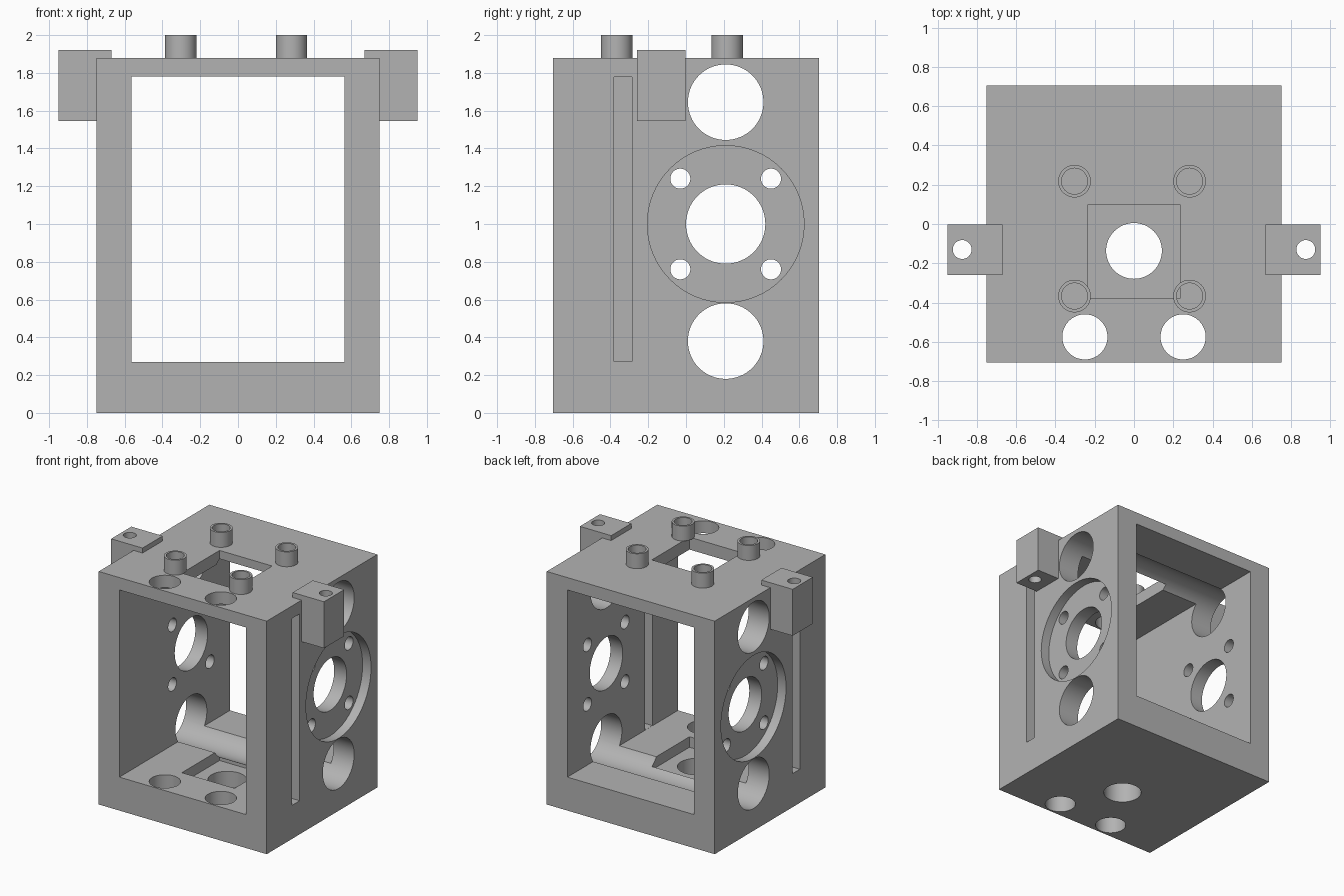
import bpy
import math

if "Cube" in bpy.data.objects:
    bpy.data.objects.remove(bpy.data.objects["Cube"])

grey = bpy.data.materials.new("plain grey")
grey.diffuse_color = (0.45, 0.45, 0.45, 1)
grey.use_nodes = True
grey.node_tree.nodes["Principled BSDF"].inputs["Base Color"].default_value = grey.diffuse_color


def box(name, x0, x1, y0, y1, z0, z1):
    bpy.ops.mesh.primitive_cube_add(size=1, location=((x0 + x1) / 2, (y0 + y1) / 2, (z0 + z1) / 2))
    o = bpy.context.object
    o.name = name
    o.scale = (x1 - x0, y1 - y0, z1 - z0)
    bpy.ops.object.transform_apply(location=True, rotation=True, scale=True)
    return o


def cyl(name, axis, a, b, r, lo, hi):
    """Cylinder along x (a=y, b=z) or along z (a=x, b=y), from lo to hi."""
    mid = (lo + hi) / 2
    loc = (mid, a, b) if axis == "x" else (a, b, mid)
    rot = (0, math.pi / 2, 0) if axis == "x" else (0, 0, 0)
    bpy.ops.mesh.primitive_cylinder_add(vertices=64, radius=r, depth=hi - lo, location=loc, rotation=rot)
    o = bpy.context.object
    o.name = name
    bpy.ops.object.transform_apply(location=True, rotation=True, scale=True)
    return o


def cut(target, cutter):
    m = target.modifiers.new("cut", "BOOLEAN")
    m.operation = "DIFFERENCE"
    m.solver = "EXACT"
    m.object = cutter
    bpy.context.view_layer.objects.active = target
    bpy.ops.object.modifier_apply(modifier=m.name)
    bpy.data.objects.remove(cutter, do_unlink=True)


def finish(o):
    o.data.materials.clear()
    o.data.materials.append(grey)
    bpy.ops.object.select_all(action="DESELECT")
    o.select_set(True)
    bpy.context.view_layer.objects.active = o
    bpy.ops.object.shade_smooth_by_angle(angle=math.radians(30))


# housing with an opening from front to back
body = box("housing", -0.75, 0.75, -0.705, 0.705, 0, 1.88)
cut(body, box("opening", -0.565, 0.565, -1, 1, 0.27, 1.78))

# square window in the roof that continues as a pocket in the floor
cut(body, box("square_window", -0.235, 0.235, -0.38, 0.1, 0.185, 2.1))
cut(body, cyl("floor_hole", "z", 0, -0.137, 0.142, -0.1, 1))

# rod holes near the front edge, through roof and floor
for s in (-1, 1):
    cut(body, cyl("rod_hole", "z", s * 0.25, -0.575, 0.115, -0.1, 2.1))

# bearing holes across both side walls, also grooving roof and floor
for z in (0.38, 1.645):
    cut(body, cyl("bearing_hole", "x", 0.21, z, 0.2, -1, 1))

# motor mounts: round recess, centre hole and screw holes
for s in (-1, 1):
    lo, hi = sorted((s * 0.675, s * 0.9))
    cut(body, cyl("recess", "x", 0.21, 1.0, 0.415, lo, hi))
cut(body, cyl("centre_hole", "x", 0.21, 1.0, 0.21, -1, 1))
for dy in (-0.24, 0.24):
    for dz in (-0.24, 0.24):
        cut(body, cyl("screw_hole", "x", 0.21 + dy, 1.0 + dz, 0.053, -1, 1))

# tall side slots: open on the right, blind on the left
cut(body, box("slot_right", 0.5, 0.9, -0.38, -0.285, 0.271, 1.779))
cut(body, box("slot_left", -0.9, -0.6, -0.38, -0.285, 0.271, 1.779))
finish(body)

# drilled lugs on both sides
for side, s in (("left", -1), ("right", 1)):
    x0, x1 = sorted((s * 0.67, s * 0.95))
    lug = box("lug_" + side, x0, x1, -0.26, -0.003, 1.545, 1.92)
    cut(lug, cyl("lug_hole", "z", s * 0.875, -0.13, 0.048, 1.4, 2.1))
    finish(lug)

# hollow posts on the roof
for x in (-0.303, 0.283):
    for y in (-0.367, 0.218):
        post = cyl("roof_post", "z", x, y, 0.083, 1.88, 2.0)
        cut(post, cyl("post_hole", "z", x, y, 0.066, 1.8, 2.1))
        finish(post)
